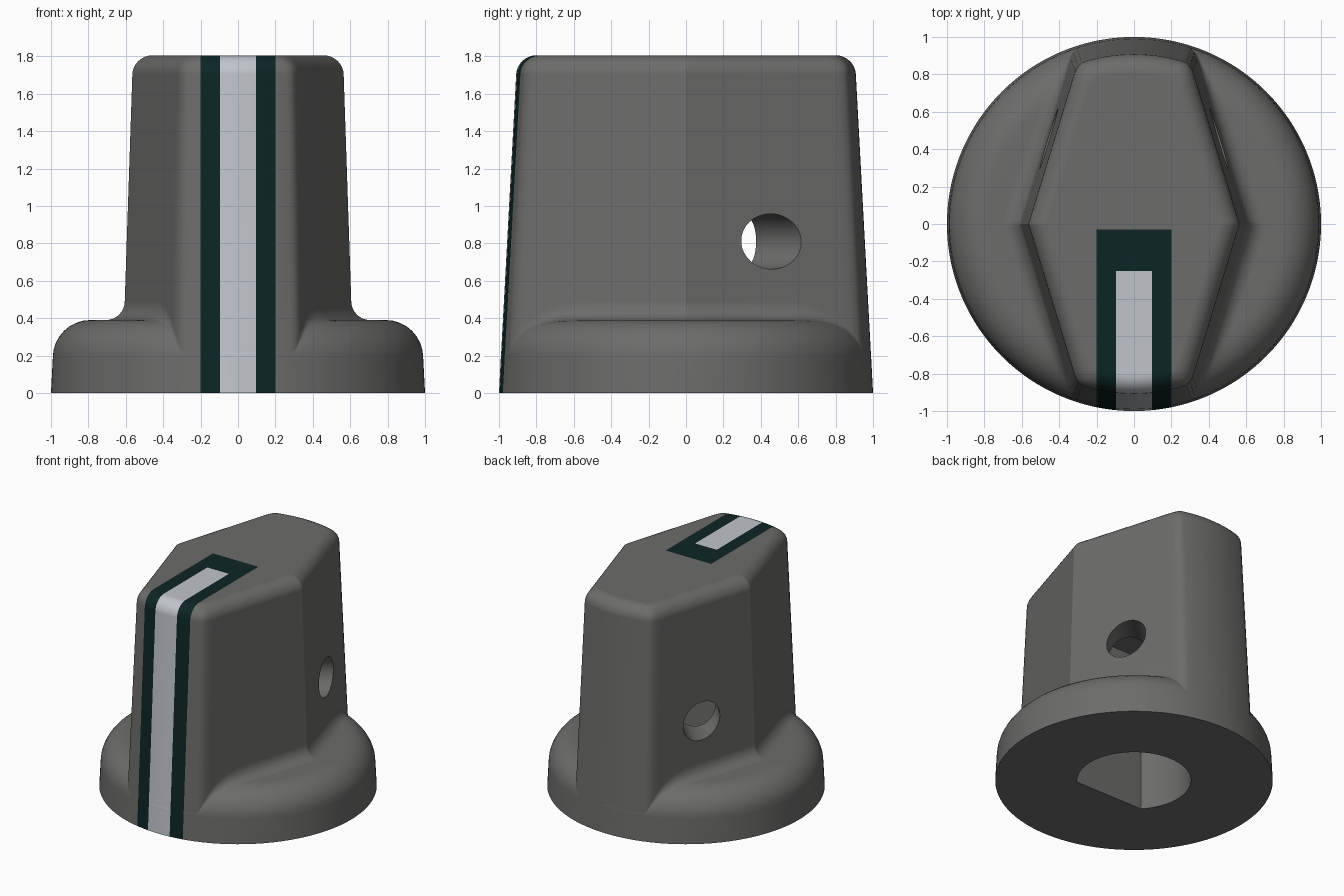
import bpy, bmesh, math
from mathutils import Matrix, Vector

if "Cube" in bpy.data.objects:
    bpy.data.objects.remove(bpy.data.objects["Cube"])

SEGS, ARC = 240, 8
TOP, FLOOR, EDGE_R, FILLET = 1.805, 0.39, 0.2, 0.1
SHOULDER = FLOOR - EDGE_R           # height where the skirt edge starts to round
EDGE_C = 0.79                       # radius of the skirt edge arc centre
N = Vector((1, 0.305)).normalized() # normal of a slanted grip side


def material(name, rgb):
    m = bpy.data.materials.new(name)
    m.diffuse_color = (*rgb, 1)
    m.use_nodes = True
    m.node_tree.nodes["Principled BSDF"].inputs["Base Color"].default_value = m.diffuse_color
    return m


GREY = material("grey plastic", (0.15, 0.152, 0.145))
DARK = material("dark teal paint", (0.004, 0.018, 0.018))
PALE = material("pale grey paint", (0.53, 0.56, 0.60))


def grip(a, z, inset=0.0):
    """Grip radius: tapered cone cut by four slanted sides, corners softened."""
    cone = 1 - 0.054 * z - inset
    side = ((0.622 - 0.0335 * z) * N.x - inset) / (abs(math.cos(a)) * N.x + abs(math.sin(a)) * N.y)
    k = 0.05
    h = max(k - abs(cone - side), 0) / k
    return min(cone, side) - h * h * k / 4


def profile(a):
    """Radius/height points from the base rim up to the top face."""
    cz = FLOOR + FILLET
    for _ in range(12):             # fillet centre resting on floor or rounded edge
        g = grip(a, cz)
        cx = g + FILLET
        reach = EDGE_R + FILLET
        dx = min(max(cx - EDGE_C, 0), reach - 1e-4)
        cz = SHOULDER + math.sqrt(reach ** 2 - dx ** 2)
    tilt = math.acos(dx / reach)    # angle at which the edge arc meets the fillet
    pts = [(1.0, 0.0), (EDGE_C + EDGE_R, SHOULDER)]
    for i in range(1, ARC + 1):     # rounded skirt edge
        t = tilt * i / ARC
        pts.append((EDGE_C + EDGE_R * math.cos(t), SHOULDER + EDGE_R * math.sin(t)))
    for i in range(ARC + 1):        # fillet into the grip
        t = math.pi + tilt + (math.pi - (math.pi + tilt)) * i / ARC
        pts.append((cx + FILLET * math.cos(t), cz + FILLET * math.sin(t)))
    for i in range(ARC + 1):        # wall and rounded top edge
        t = math.pi / 2 * i / ARC
        z = TOP - FILLET * (1 - math.sin(t))
        pts.append((grip(a, z, FILLET * (1 - math.cos(t))), z))
    return pts


def add_object(name, bm, *mats):
    me = bpy.data.meshes.new(name)
    bm.to_mesh(me)
    bm.free()
    ob = bpy.data.objects.new(name, me)
    bpy.context.collection.objects.link(ob)
    for m in mats:
        me.materials.append(m)
    return ob


# Knob body: profile swept round the axis
bm = bmesh.new()
rings = []
for s in range(SEGS):
    a = 2 * math.pi * s / SEGS
    rings.append([bm.verts.new((r * math.cos(a), r * math.sin(a), z)) for r, z in profile(a)])
for s in range(SEGS):
    p, q = rings[s], rings[(s + 1) % SEGS]
    for i in range(len(p) - 1):
        bm.faces.new((p[i], q[i], q[i + 1], p[i + 1]))
bm.faces.new([r[-1] for r in rings])
bm.faces.new([r[0] for r in reversed(rings)])
bmesh.ops.remove_doubles(bm, verts=bm.verts, dist=1e-5)

# Painted pointer line: cut the outlines, then colour by position
for co, no in [((x, 0, 0), (1, 0, 0)) for x in (-0.2, -0.095, 0.095, 0.2)] + \
              [((0, y, 0), (0, 1, 0)) for y in (-0.03, -0.25)]:
    bmesh.ops.bisect_plane(bm, geom=bm.verts[:] + bm.edges[:] + bm.faces[:],
                           plane_co=co, plane_no=no, dist=1e-5)
bmesh.ops.recalc_face_normals(bm, faces=bm.faces)
for f in bm.faces:
    c = f.calc_center_median()
    if f.normal.z > -0.9:
        if abs(c.x) < 0.095 and c.y < -0.25:
            f.material_index = 2
        elif abs(c.x) < 0.2 and c.y < -0.03:
            f.material_index = 1
body = add_object("knob_body", bm, GREY, DARK, PALE)

# D-shaped shaft bore cutter
bm = bmesh.new()
R, FLAT, DEPTH = 0.41, -0.28, 1.25
start = math.asin(FLAT / R)
low = [bm.verts.new((R * math.cos(t), R * math.sin(t), -0.1))
       for t in (start + (math.pi - 2 * start) * i / 64 for i in range(65))]
base = bm.faces.new(low)
top = bmesh.ops.extrude_face_region(bm, geom=[base])["geom"]
bmesh.ops.translate(bm, verts=[v for v in top if isinstance(v, bmesh.types.BMVert)],
                    vec=(0, 0, DEPTH + 0.1))
bmesh.ops.recalc_face_normals(bm, faces=bm.faces)
cutters = [add_object("shaft_bore_cutter", bm, GREY)]

# Two radial set screw hole cutters
for name, deg in (("right_screw_cutter", 45), ("left_screw_cutter", 135)):
    bm = bmesh.new()
    mat = (Matrix.Rotation(math.radians(deg), 4, 'Z') @ Matrix.Translation((0.65, 0, 0.81))
           @ Matrix.Rotation(math.pi / 2, 4, 'Y'))
    bmesh.ops.create_cone(bm, cap_ends=True, segments=48, radius1=0.148, radius2=0.148,
                          depth=1.1, matrix=mat)
    cutters.append(add_object(name, bm, GREY))

bpy.context.view_layer.objects.active = body
body.select_set(True)
for c in cutters:
    c.hide_render = True
    mod = body.modifiers.new("cut", 'BOOLEAN')
    mod.operation, mod.solver, mod.object = 'DIFFERENCE', 'EXACT', c
    bpy.ops.object.modifier_apply(modifier=mod.name)
    bpy.data.objects.remove(c)

# Smooth shading with crisp hole rims and flat large faces
bpy.ops.object.shade_smooth_by_angle(angle=math.radians(32))
wn = body.modifiers.new("weighted_normals", 'WEIGHTED_NORMAL')
wn.keep_sharp = True
